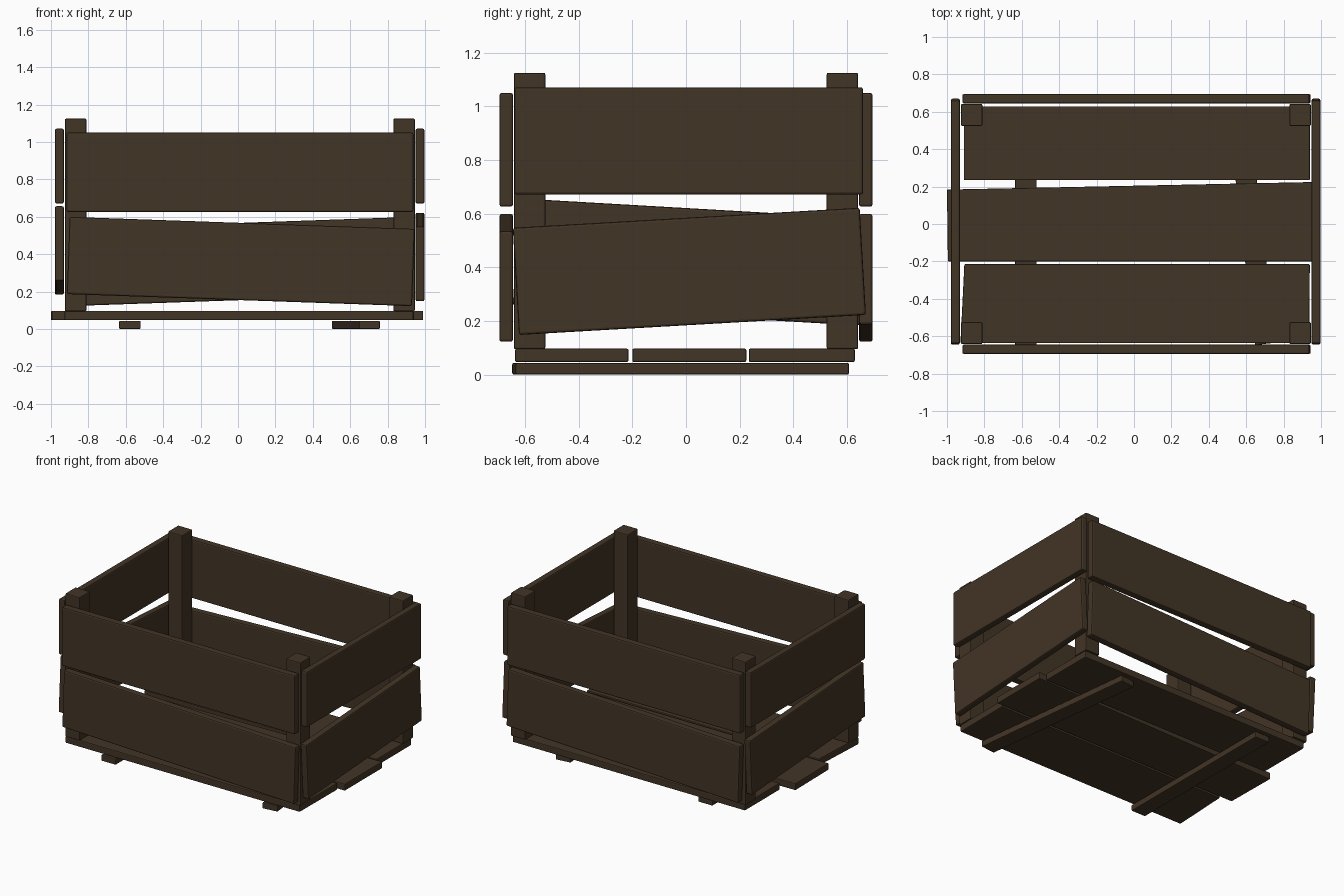
import bpy, bmesh, math
from mathutils import Matrix

if "Cube" in bpy.data.objects:
    bpy.data.objects.remove(bpy.data.objects["Cube"])

wood = bpy.data.materials.new("dark brown wood")
wood.diffuse_color = (0.055, 0.035, 0.019, 1)
wood.use_nodes = True
wood.node_tree.nodes["Principled BSDF"].inputs["Base Color"].default_value = wood.diffuse_color


def finish(name, bm, bevel):
    bmesh.ops.recalc_face_normals(bm, faces=bm.faces)
    me = bpy.data.meshes.new(name)
    bm.to_mesh(me)
    bm.free()
    me.materials.append(wood)
    ob = bpy.data.objects.new(name, me)
    bpy.context.collection.objects.link(ob)
    m = ob.modifiers.new("worn edges", 'BEVEL')
    m.width = bevel
    m.segments = 2
    return ob


def board(name, center, size, axis='Z', degrees=0, bevel=0.009):
    """Box of a given size, turned about one axis."""
    bm = bmesh.new()
    bmesh.ops.create_cube(bm, size=1)
    bmesh.ops.scale(bm, vec=size, verts=bm.verts)
    ob = finish(name, bm, bevel)
    ob.matrix_world = (Matrix.Translation(center)
                       @ Matrix.Rotation(math.radians(degrees), 4, axis))


def plank(name, outline, z0, z1):
    """Slightly irregular floor plank from a four-point outline."""
    bm = bmesh.new()
    f = bm.faces.new([bm.verts.new((x, y, z0)) for x, y in outline])
    r = bmesh.ops.extrude_face_region(bm, geom=[f])
    top = [v for v in r["geom"] if isinstance(v, bmesh.types.BMVert)]
    bmesh.ops.translate(bm, vec=(0, 0, z1 - z0), verts=top)
    finish(name, bm, 0.006)


# Corner posts
for xn, x in (("left", -0.868), ("right", 0.888)):
    for yn, y in (("front", -0.583), ("back", 0.583)):
        board(f"post_{yn}_{xn}", (x, y, 0.61), (0.114, 0.117, 1.03), bevel=0.006)

# Long side boards: straight upper, crooked lower
for name, s in (("front", -1), ("back", 1)):
    board(f"{name}_upper_board", (0.01, s * 0.67, 0.838), (1.855, 0.051, 0.424))
    board(f"{name}_lower_board", (0.015, s * 0.67, 0.361), (1.846, 0.051, 0.413),
          'Y', -2.0 * s)

# End boards: straight upper, crooked lower
for name, x, z, tilt in (("left", -0.955, 0.42, -3.3), ("right", 0.973, 0.385, 3.3)):
    board(f"{name}_upper_board", (x, 0.01, 0.871), (0.048, 1.30, 0.40))
    board(f"{name}_lower_board", (x, 0.0125, z), (0.048, 1.295, 0.40), 'X', tilt)

# Floor planks
plank("floor_plank_front", [(-0.928, -0.637), (0.937, -0.637), (0.94, -0.214), (-0.907, -0.214)], 0.047, 0.097)
plank("floor_plank_middle", [(-0.995, -0.2), (0.99, -0.2), (0.99, 0.225), (-1.0, 0.184)], 0.047, 0.097)
plank("floor_plank_back", [(-0.91, 0.234), (0.94, 0.234), (0.94, 0.629), (-0.91, 0.629)], 0.047, 0.097)

# Cleats under the floor, one askew
board("cleat_left", (-0.578, -0.02, 0.022), (0.115, 1.255, 0.044), bevel=0.006)
board("cleat_right", (0.63, -0.02, 0.022), (0.113, 1.25, 0.044), 'Z', 6.7, bevel=0.006)
